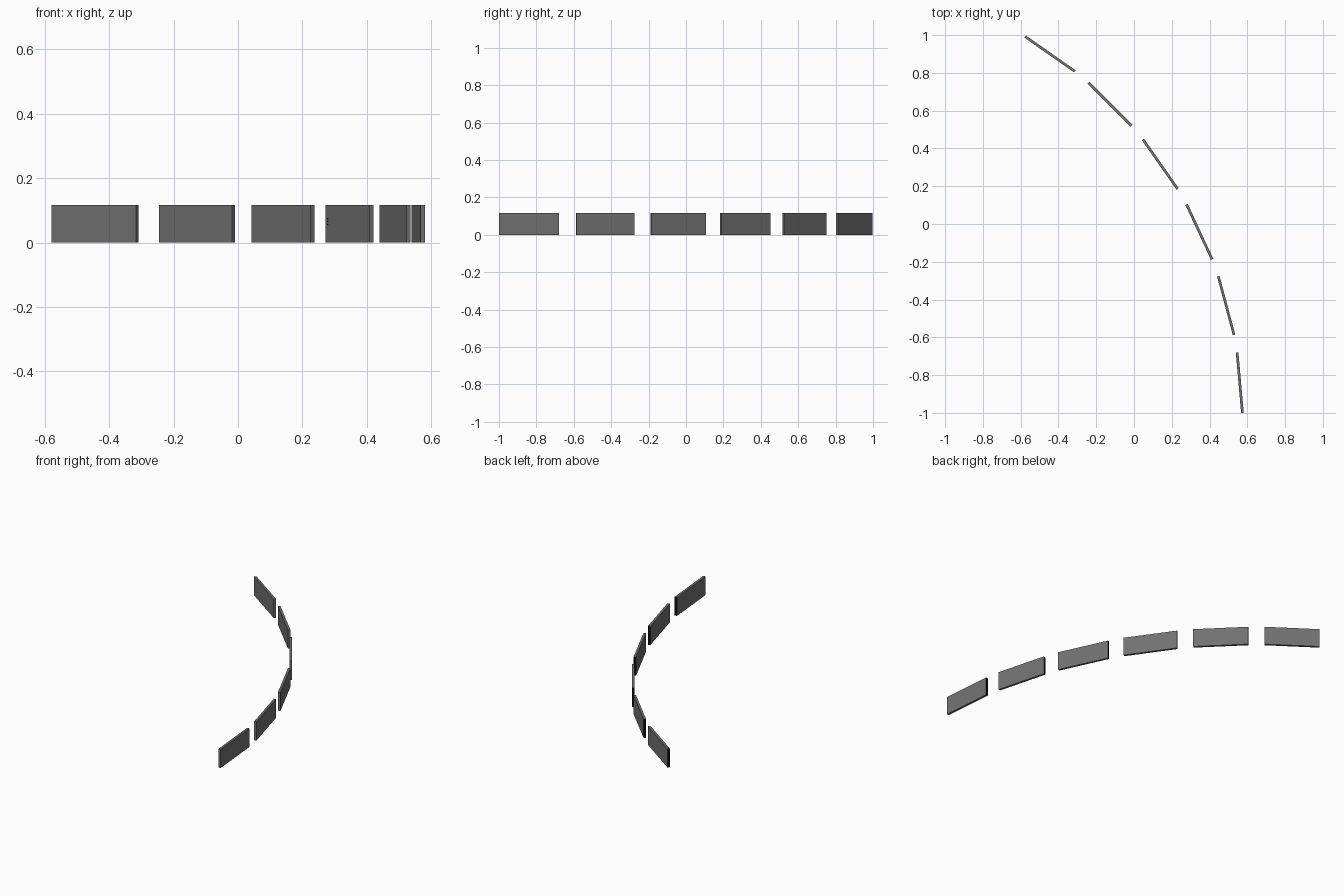
import bpy, bmesh, math
from mathutils import Matrix, Vector

if "Cube" in bpy.data.objects:
    bpy.data.objects.remove(bpy.data.objects["Cube"])

# Six flat wall panels standing on an arc, one every 10 degrees
RADIUS = 2.377
CENTRE = Vector((-1.808, -1.047, 0))
LENGTH, THICK, HEIGHT = 0.321, 0.014, 0.116


def material(name, col):
    m = bpy.data.materials.new(name)
    m.diffuse_color = (*col, 1)
    m.use_nodes = True
    m.node_tree.nodes["Principled BSDF"].inputs["Base Color"].default_value = m.diffuse_color
    return m


grey = material("panel_grey", (0.165, 0.165, 0.165))
black = material("edge_black", (0.004, 0.004, 0.004))


def box(name, degrees, size, offset, rule):
    """Box in the local frame of a panel (x outward, y along the arc)."""
    bm = bmesh.new()
    bmesh.ops.create_cube(bm, size=1)
    bmesh.ops.scale(bm, vec=size, verts=bm.verts)
    bm.normal_update()
    for f in bm.faces:
        f.material_index = rule(f.normal)
    a = math.radians(degrees)
    spot = CENTRE + Vector((RADIUS * math.cos(a), RADIUS * math.sin(a), HEIGHT / 2))
    bm.transform(Matrix.Translation(spot) @ Matrix.Rotation(a, 4, 'Z') @ Matrix.Translation(offset))
    me = bpy.data.meshes.new(name)
    bm.to_mesh(me)
    bm.free()
    me.materials.append(grey)
    me.materials.append(black)
    bpy.context.collection.objects.link(bpy.data.objects.new(name, me))


# panels: grey with a black rear end
for i in range(6):
    box(f"wall_panel_{i + 1}", 5 + 10 * i, (THICK, LENGTH, HEIGHT), (0, 0, 0),
        lambda n: 1 if n.y > 0.5 else 0)

# three tiny black dots on the inner face of the third panel
for k in (-1, 0, 1):
    box(f"marker_dot_{k + 2}", 25, (0.001, 0.006, 0.004),
        (-THICK / 2, 0.147, 0.007 + 0.009 * k), lambda n: 1)
